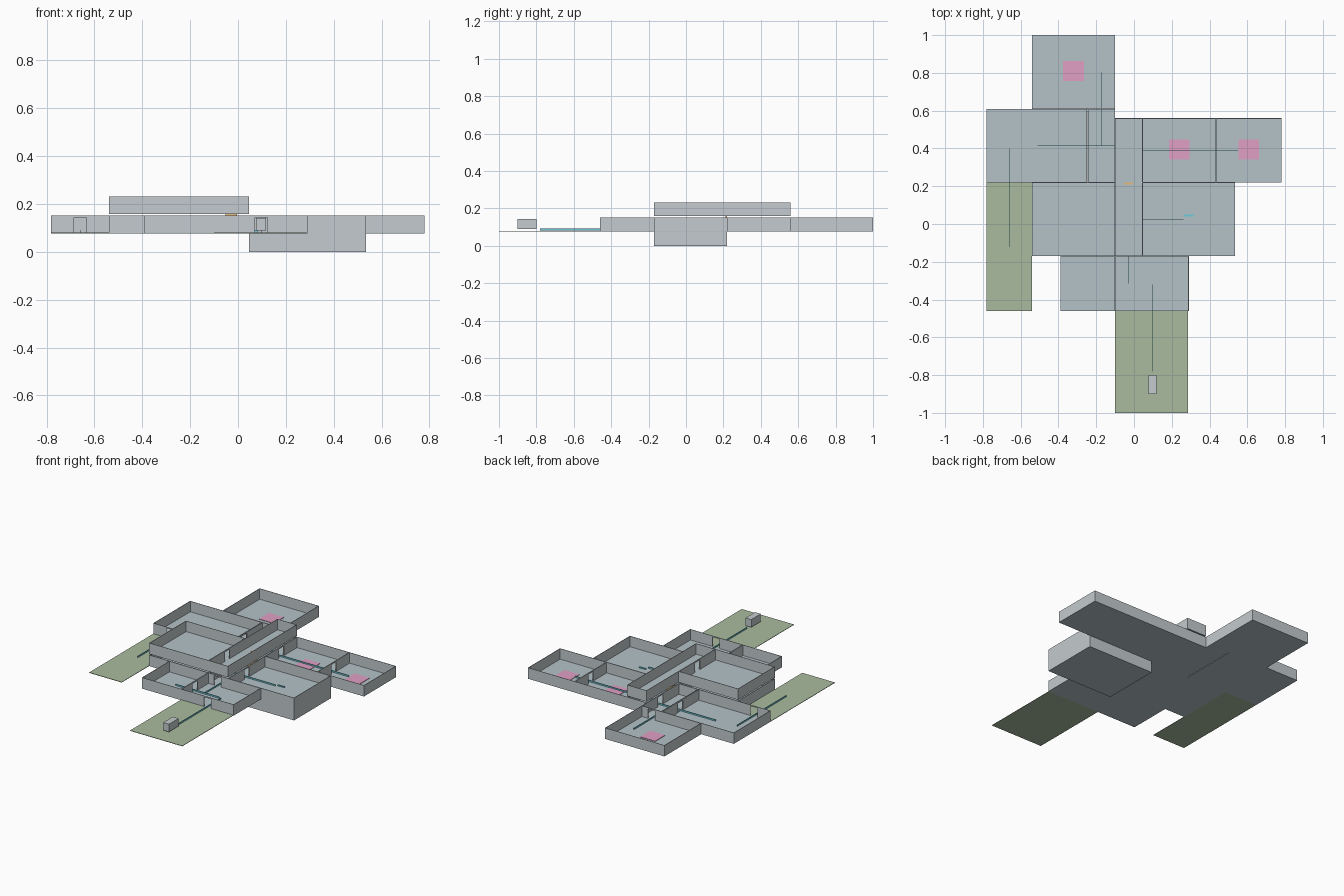
import bpy, bmesh, math
from mathutils import Vector, Matrix

if "Cube" in bpy.data.objects:
    bpy.data.objects.remove(bpy.data.objects["Cube"])

T = 0.003            # wall and slab thickness
GROUND = 0.077       # main storey level
DOOR_W, DOOR_H = 0.052, 0.066


def material(name, rgb):
    m = bpy.data.materials.new(name)
    m.diffuse_color = (*rgb, 1)
    m.use_nodes = True
    m.node_tree.nodes["Principled BSDF"].inputs["Base Color"].default_value = m.diffuse_color
    return m


WALL = material("wall_grey", (0.55, 0.60, 0.62))
FLOOR = material("floor_blue_grey", (0.46, 0.54, 0.58))
GRASS = material("grass", (0.40, 0.50, 0.35))
PINK = material("pink", (0.75, 0.35, 0.55))
TEAL = material("teal", (0.15, 0.60, 0.72))
ORANGE = material("orange", (0.80, 0.50, 0.20))


def add_box(bm, lo, hi):
    lo, hi = Vector(lo), Vector(hi)
    m = Matrix.Translation((lo + hi) / 2) @ Matrix.Diagonal((*(hi - lo), 1))
    bmesh.ops.create_cube(bm, size=1, matrix=m)


def boxes(name, pairs, mat):
    bm = bmesh.new()
    for lo, hi in pairs:
        add_box(bm, lo, hi)
    me = bpy.data.meshes.new(name)
    bm.to_mesh(me)
    bm.free()
    me.materials.append(mat)
    ob = bpy.data.objects.new(name, me)
    bpy.context.collection.objects.link(ob)
    return ob


# Door centres: (axis the wall runs along, x, y, floor level)
UPPER = 0.158
DOORS = [
    ("x", -0.66, 0.22, GROUND), ("x", 0.097, -0.46, GROUND),
    ("y", -0.10, -0.315, GROUND), ("x", -0.03, -0.17, GROUND),
    ("y", -0.10, 0.025, GROUND), ("y", 0.045, 0.025, GROUND),
    ("y", 0.045, 0.39, GROUND), ("y", 0.435, 0.39, GROUND),
    ("y", -0.10, 0.415, GROUND), ("y", -0.247, 0.415, GROUND),
    ("x", -0.173, 0.61, GROUND), ("y", -0.10, 0.025, UPPER),
]


def wall(axis, fixed, inner, a, b, z0, z1, floor):
    """Wall plate along one axis, split around any door lying on it."""
    f0, f1 = sorted((fixed, inner))

    def piece(s, e, lo, hi):
        if axis == "x":
            return (s, f0, lo), (e, f1, hi)
        return (f0, s, lo), (f1, e, hi)

    cuts = []
    for ax, x, y, z in DOORS:
        along, across = (x, y) if ax == "x" else (y, x)
        if ax == axis and z == floor and abs(across - fixed) < 0.006 and a < along < b:
            cuts.append(along)
    out, s = [], a
    for c in sorted(cuts):
        out.append(piece(s, c - DOOR_W / 2, z0, z1))
        out.append(piece(c - DOOR_W / 2, c + DOOR_W / 2, z0 + DOOR_H, z1))
        s = c + DOOR_W / 2
    out.append(piece(s, b, z0, z1))
    return out


def room(name, x0, x1, y0, y1, z, h=0.074):
    boxes(name + "_floor", [((x0, y0, z), (x1, y1, z + T))], FLOOR)
    zb, zt = z, z + h
    parts = wall("x", y0, y0 + T, x0, x1, zb, zt, z)
    parts += wall("x", y1, y1 - T, x0, x1, zb, zt, z)
    parts += wall("y", x0, x0 + T, y0 + T, y1 - T, zb, zt, z)
    parts += wall("y", x1, x1 - T, y0 + T, y1 - T, zb, zt, z)
    boxes(name + "_walls", parts, WALL)


# Basement
room("basement", 0.045, 0.535, -0.17, 0.22, 0.0, GROUND)

# Main storey
room("back_bedroom", -0.54, -0.10, 0.61, 1.0, GROUND)
room("west_room", -0.782, -0.248, 0.22, 0.61, GROUND)
room("west_corridor", -0.245, -0.10, 0.22, 0.61, GROUND)
room("living_room", -0.54, -0.10, -0.17, 0.22, GROUND)
room("hall", -0.10, 0.045, -0.17, 0.56, GROUND)
room("east_room", 0.045, 0.535, -0.17, 0.22, GROUND)
room("middle_bedroom", 0.045, 0.435, 0.22, 0.56, GROUND)
room("east_bedroom", 0.435, 0.78, 0.22, 0.56, GROUND)
room("front_left_room", -0.39, -0.10, -0.46, -0.17, GROUND)
room("front_right_room", -0.10, 0.29, -0.46, -0.17, GROUND)

# Upper storey
room("upper_room", -0.54, -0.10, -0.17, 0.22, UPPER)
room("upper_hall", -0.10, 0.045, -0.17, 0.56, UPPER)

# Gardens
for name, x0, x1, y0, y1 in [("side_garden", -0.782, -0.54, -0.46, 0.22),
                             ("front_garden", -0.10, 0.287, -1.0, -0.46)]:
    boxes(name, [((x0, y0, GROUND), (x1, y1, GROUND + T))], GRASS)

# Block standing on the front garden
boxes("garden_block", [((0.076, -0.90, 0.09), (0.118, -0.80, 0.142))], WALL)

# Bed markers
F = GROUND + T
for i, (x, y) in enumerate([(-0.32, 0.81), (0.24, 0.395), (0.607, 0.395)]):
    boxes(f"bed_marker_{i}", [((x - 0.055, y - 0.053, F), (x + 0.055, y + 0.053, F + 0.003))], PINK)

# Stairs joining the storeys
for name, x, y, z0, top, mat in [("upper_stairs", -0.028, 0.195, F, UPPER + 0.005, ORANGE),
                                 ("lower_stairs", 0.29, 0.025, T, F + 0.006, TEAL)]:
    n = 5
    steps = [((x - 0.024, y - 0.025 + i * 0.05 / n, z0),
              (x + 0.024, y - 0.025 + (i + 1) * 0.05 / n, z0 + (top - z0) * (i + 1) / n))
             for i in range(n)]
    boxes(name, steps, mat)

# Thin upright route strips through the doorways
ROUTES = [(0.097, -0.78, 0.097, -0.32), (-0.66, -0.12, -0.66, 0.40),
          (-0.24, -0.315, 0.08, -0.315), (-0.028, -0.315, -0.028, 0.19),
          (-0.31, 0.025, 0.26, 0.025), (-0.028, 0.39, 0.55, 0.39),
          (-0.51, 0.415, -0.03, 0.415), (-0.173, 0.415, -0.173, 0.80)]
w = 0.001
boxes("route_strips", [((a - w, b - w, F + 0.002), (c + w, d + w, F + 0.012))
                       for a, b, c, d in ROUTES], TEAL)
